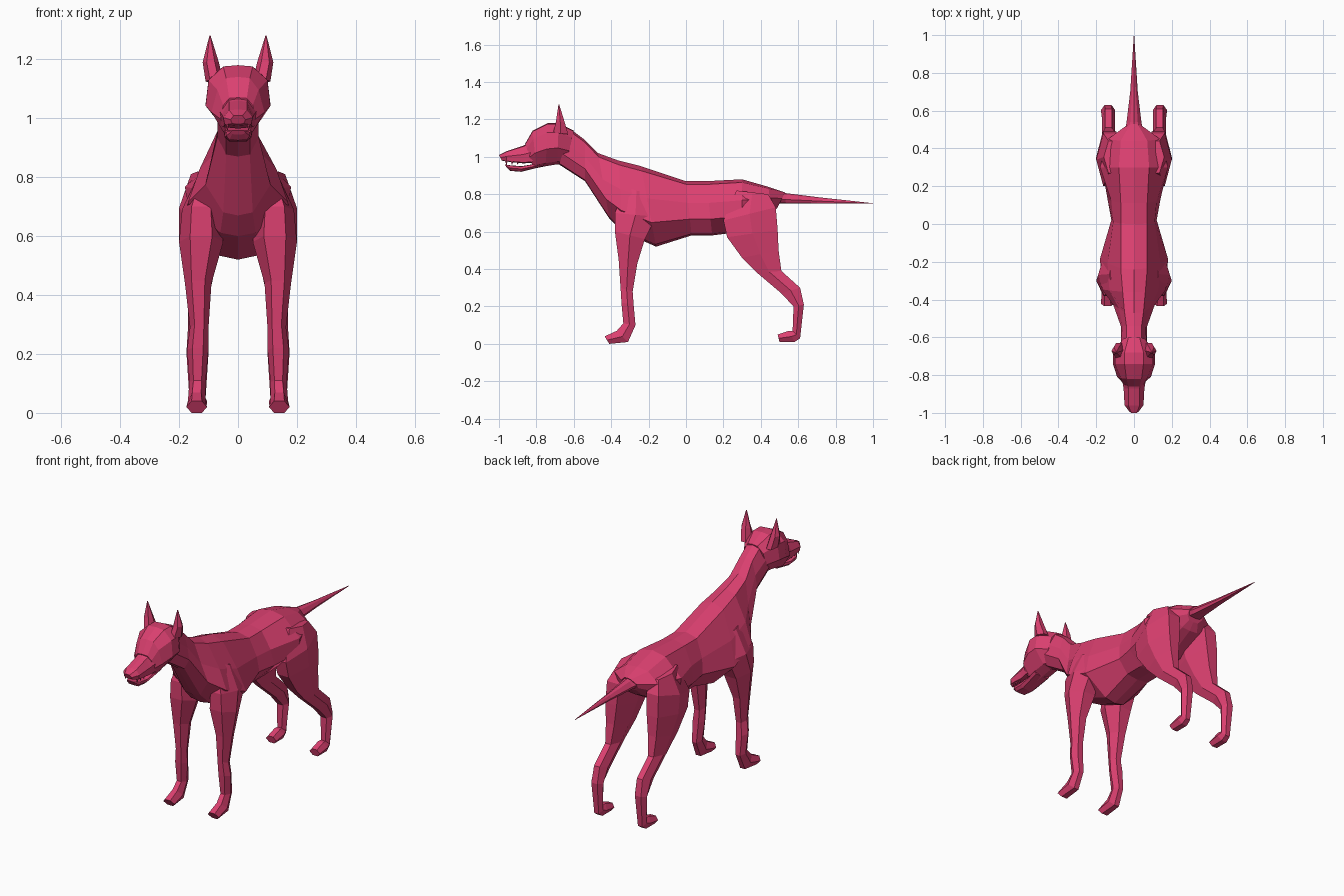
import bpy
import bmesh
from mathutils import Vector

default = bpy.data.objects.get("Cube")
if default:
    bpy.data.objects.remove(default, do_unlink=True)

# single coat colour
coat = bpy.data.materials.new("rose_red")
coat.use_nodes = True
colour = (0.71, 0.051, 0.162, 1)
coat.diffuse_color = colour
coat.node_tree.nodes["Principled BSDF"].inputs["Base Color"].default_value = colour


def loft(name, rings):
    """Skin a list of equal point rings (in hundredths) into a closed, flat-shaded mesh."""
    bm = bmesh.new()
    loops = [[bm.verts.new(Vector(p) / 100) for p in ring] for ring in rings]
    count = len(loops[0])
    for a, b in zip(loops, loops[1:]):
        for i in range(count):
            j = (i + 1) % count
            bm.faces.new((a[i], a[j], b[j], b[i]))
    bm.faces.new(loops[0])
    bm.faces.new(reversed(loops[-1]))
    bmesh.ops.recalc_face_normals(bm, faces=bm.faces)
    mesh = bpy.data.meshes.new(name)
    bm.to_mesh(mesh)
    bm.free()
    mesh.materials.append(coat)
    obj = bpy.data.objects.new(name, mesh)
    bpy.context.collection.objects.link(obj)
    return obj


def trunk_ring(section, levels):
    """Symmetric ring between a top and a bottom point, with half widths at given levels."""
    top_y, top_z, low_y, low_z, *widths = section
    top, low = Vector((0, top_y, top_z)), Vector((0, low_y, low_z))
    side = [top.lerp(low, t) + Vector((w, 0, 0)) for t, w in zip(levels, widths)]
    other = [Vector((-p.x, p.y, p.z)) for p in reversed(side)]
    return [top, *side, low, *other]


def trunk(name, levels, sections):
    return loft(name, [trunk_ring(s, levels) for s in sections])


def limb_ring(section, sign):
    """Six-sided ring between a front and a back edge, ridged on the inner and outer side."""
    front_y, front_z, back_y, back_z, inner, outer = section
    front, back = Vector((0, front_y, front_z)), Vector((0, back_y, back_z))
    near, far = inner + 0.25 * (outer - inner), outer - 0.25 * (outer - inner)
    corners = [(near, 0), (far, 0), (outer, 0.5), (far, 1), (near, 1), (inner, 0.5)]
    return [front.lerp(back, t) + Vector((sign * x, 0, 0)) for x, t in corners]


def limb_pair(name, sections):
    for side, sign in (("left", 1), ("right", -1)):
        loft(f"{side}_{name}", [limb_ring(s, sign) for s in sections])


# torso and neck, from rump to skull
trunk("body", (0.06, 0.4, 0.7, 0.97), [
    (53, 81, 49, 73, 2, 5, 5, 3),
    (44, 84, 46, 69, 7, 14, 12, 5),
    (30, 88, 30, 60, 8, 18, 17, 6),
    (11, 87, 14, 58, 7, 12, 14, 7),
    (0, 87, 3, 58, 7, 11, 12, 7),
    (-24, 95, -16, 52, 7, 14, 18, 6),
    (-36, 98, -34, 60, 6, 13, 17, 6),
    (-47, 102, -41, 67, 5, 8, 11, 5),
    (-54, 109, -54, 87, 4, 6, 7, 4),
    (-62, 115, -68, 96, 4, 7, 7, 4),
])

# skull
trunk("head", (0.02, 0.22, 0.6, 0.93), [
    (-60, 114, -64, 96, 3, 6, 7, 4),
    (-68, 118, -69, 96, 5, 10, 11, 5),
    (-74, 118, -75, 95, 5, 10, 11, 5),
    (-82, 114, -80, 94, 4, 7, 9, 5),
    (-86, 107, -82, 95, 3, 5, 6, 4),
])

# upper muzzle and lower jaw, parted at the mouth
trunk("muzzle", (0.05, 0.5, 0.95), [
    (-79, 110, -79, 97, 4, 7, 6),
    (-87, 106, -87, 96.5, 3, 5.5, 5),
    (-96, 103, -96, 97.5, 3, 5, 4.5),
    (-100, 101, -98.5, 98, 1.5, 2.5, 2),
])
trunk("lower_jaw", (0.05, 0.5, 0.95), [
    (-76, 97, -76, 95, 4, 5, 4),
    (-88, 95, -88, 92, 4.5, 4.5, 3),
    (-94, 95.5, -94, 92.5, 4, 4, 3),
    (-97, 96, -96, 94.5, 2, 2.5, 2),
])

# small teeth along the upper lip
for i in range(3):
    y = -96 + 3 * i
    limb_pair(f"tooth_{i + 1}", [
        (y - 0.7, 98, y + 0.7, 98, 3, 4.2),
        (y - 0.1, 95.8, y + 0.1, 95.8, 3.5, 3.7),
    ])

# tapering tail
trunk("tail", (0.15, 0.6, 0.95), [
    (44, 82, 40, 75, 4, 7, 5),
    (54, 80.5, 53, 75, 2, 4, 3),
    (70, 78.5, 70, 75, 1, 2, 1.5),
    (100, 75.2, 100, 75, 0.1, 0.1, 0.1),
])

# pointed ears
limb_pair("ear", [
    (-71, 113, -63, 112, 5, 11),
    (-69.5, 119, -65, 119, 6.5, 12),
    (-68.2, 128, -67.8, 128, 9.3, 9.7),
])

# front legs, shoulder to toes
limb_pair("front_leg", [
    (-33, 84, -20, 80, 7, 13),
    (-38, 70, -16, 68, 6, 19),
    (-38, 60, -22, 56, 5, 20),
    (-36, 45, -26, 43, 9, 18),
    (-35, 30, -28.5, 28, 10, 16.3),
    (-34.5, 22, -28, 21, 10, 17.3),
    (-33.5, 11, -27, 10, 11, 16.5),
    (-37, 7, -31, 1, 11, 17),
    (-43.5, 4, -41, 0, 10.5, 17.5),
])

# hind legs, thigh to toes
limb_pair("hind_leg", [
    (27, 82, 44, 80, 6, 16),
    (20, 66, 48, 73, 5, 20),
    (22, 57, 49, 61, 6, 20),
    (30, 46, 49.5, 50, 8, 18.5),
    (38, 38, 51, 39, 10, 17),
    (51, 27, 61, 30, 10, 17),
    (57.5, 20, 63, 21, 10, 17.5),
    (57, 7, 61, 3, 11, 16.5),
    (55, 7, 58, 1, 10.5, 17),
    (49, 5, 50, 1, 10.5, 17),
])
